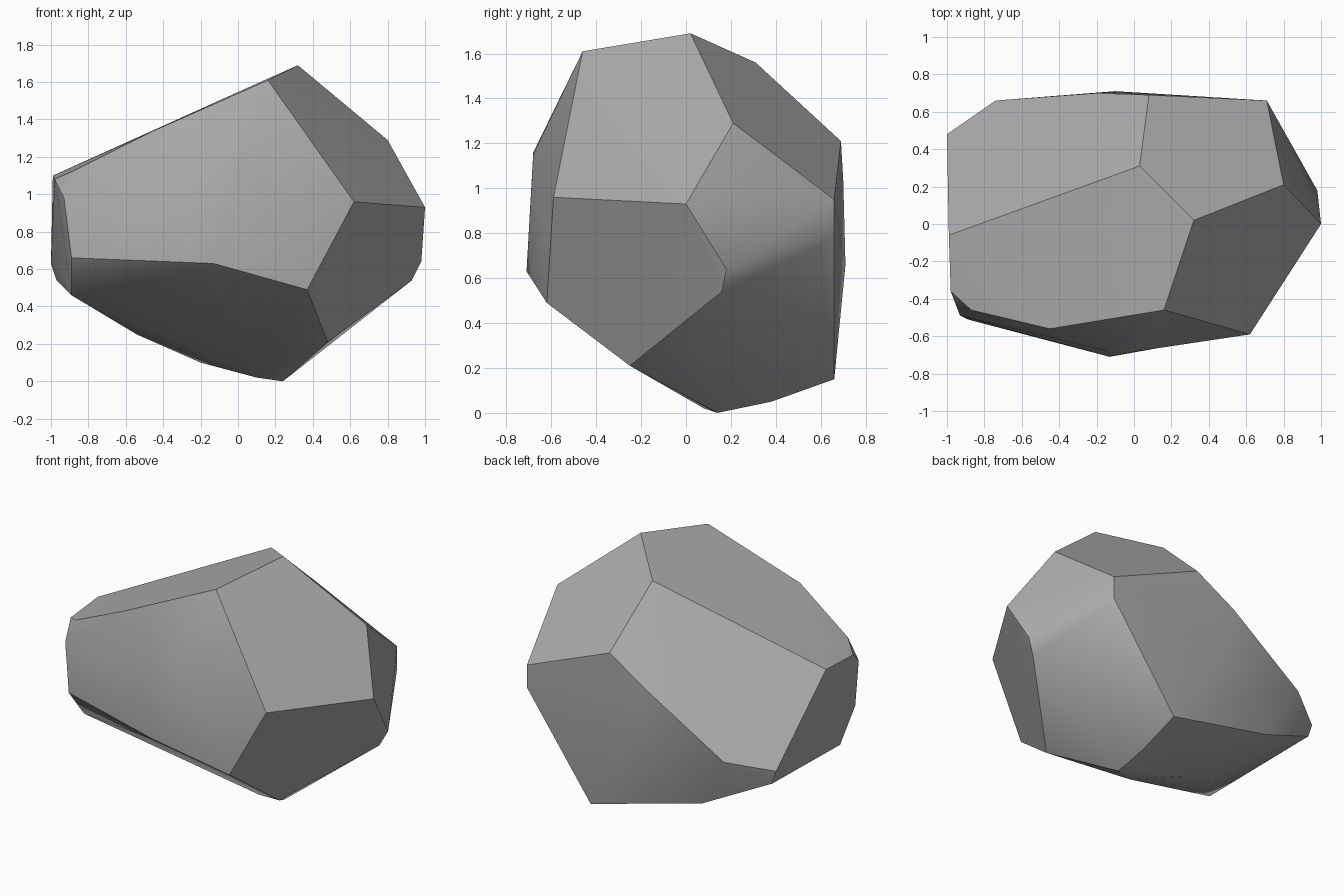
import bpy
import bmesh
from math import radians
from mathutils import Vector

# Remove the default object
default = bpy.data.objects.get("Cube")
if default:
    bpy.data.objects.remove(default, do_unlink=True)


def make_material(name, colour):
    material = bpy.data.materials.new(name)
    material.use_nodes = True
    material.diffuse_color = colour
    shader = material.node_tree.nodes["Principled BSDF"]
    shader.inputs["Base Color"].default_value = colour
    shader.inputs["Roughness"].default_value = 0.9
    return material


# Corners where the broken facets of the boulder meet, grouped by region
corners = {
    "crown": [
        (.16, -.46, 1.61), (.32, .02, 1.69), (.03, .31, 1.56),
        (-.45, -.56, 1.34),
    ],
    "front": [
        (-.14, -.68, 1.16), (.02, -.68, 1.15), (-.13, -.71, .63),
        (.37, -.62, .49), (.62, -.59, .96),
    ],
    "right_end": [
        (.8, .21, 1.29), (1, 0, .93), (.98, .18, .64), (.93, .16, .54),
        (.71, .66, .95), (.71, .66, .8), (.74, .6, .75),
    ],
    "back": [
        (.08, .69, 1.21), (-.2, .7, 1.04), (-.1, .71, .66),
        (-.74, .66, .69),
    ],
    "left_end": [
        (-.99, -.06, 1.1), (-.98, -.36, 1.08), (-.87, -.46, 1.13),
        (-.93, -.49, .98), (-.89, -.51, .66), (-.89, -.35, .46),
        (-1, .48, .63), (-.97, .48, .54),
    ],
    "underside": [
        (.48, -.25, .21), (.24, .14, 0), (.1, .08, .02), (.24, .38, .05),
        (.24, .66, .15), (-.2, .2, .1), (-.54, .1, .25), (-.54, .6, .34),
    ],
}

# Wrap the corners in a closed convex shell
bm = bmesh.new()
for region in corners.values():
    for corner in region:
        bm.verts.new(Vector(corner))
hull = bmesh.ops.convex_hull(bm, input=bm.verts[:], use_existing_faces=False)
loose = {v for v in hull["geom_interior"] + hull["geom_unused"]
         if isinstance(v, bmesh.types.BMVert)}
bmesh.ops.delete(bm, geom=list(loose), context="VERTS")

# Merge nearly flat triangles into clean facets
bmesh.ops.dissolve_limit(bm, angle_limit=radians(3),
                         verts=bm.verts[:], edges=bm.edges[:])
bmesh.ops.recalc_face_normals(bm, faces=bm.faces[:])

mesh = bpy.data.meshes.new("boulder")
bm.to_mesh(mesh)
bm.free()
mesh.materials.append(make_material("stone_grey", (.4, .4, .4, 1)))

boulder = bpy.data.objects.new("boulder", mesh)
bpy.context.collection.objects.link(boulder)

# Soft shading inside facets, crisp lines between them
bpy.ops.object.select_all(action="DESELECT")
boulder.select_set(True)
bpy.context.view_layer.objects.active = boulder
bpy.ops.object.shade_smooth_by_angle(angle=radians(28))
